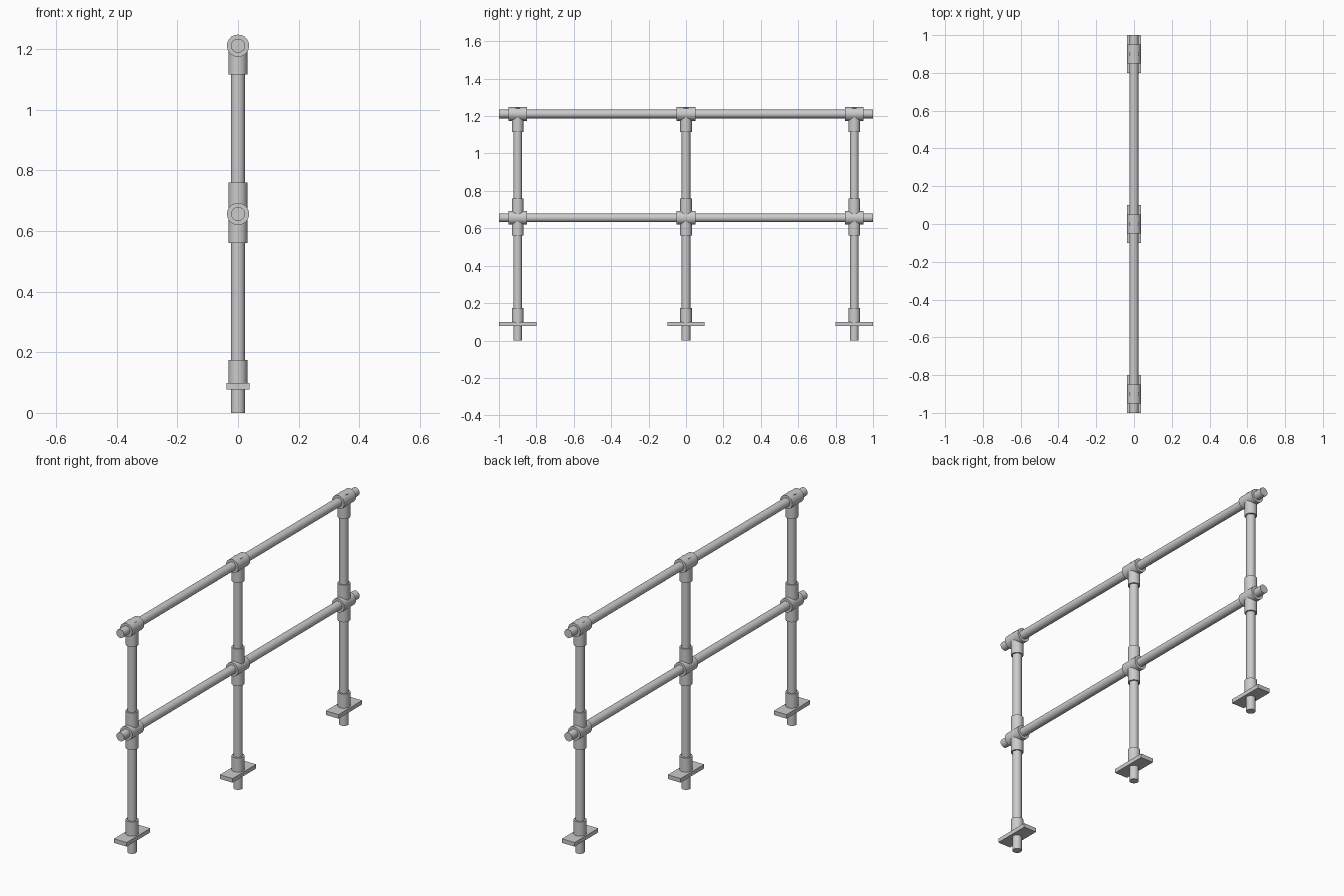
import bpy, math

if "Cube" in bpy.data.objects:
    bpy.data.objects.remove(bpy.data.objects["Cube"])

RAIL_Z, MID_Z = 1.211, 0.656
PIPE_R, SLEEVE_R, COLLAR_R = 0.023, 0.031, 0.0365
POST_Y = (-0.9, 0.0, 0.9)


def tube(name, radius, y, z0, z1):
    """Upright cylinder from z0 to z1."""
    bpy.ops.mesh.primitive_cylinder_add(vertices=40, radius=radius, depth=z1 - z0,
                                        location=(0, y, (z0 + z1) / 2))
    bpy.context.object.name = name
    bpy.ops.object.shade_smooth_by_angle(angle=math.radians(30))


def bar(name, radius, y, z, length):
    """Cylinder lying along y."""
    bpy.ops.mesh.primitive_cylinder_add(vertices=40, radius=radius, depth=length,
                                        location=(0, y, z), rotation=(math.pi / 2, 0, 0))
    bpy.context.object.name = name
    bpy.ops.object.shade_smooth_by_angle(angle=math.radians(30))


# Long horizontal rails
bar("top_rail", PIPE_R, 0, RAIL_Z, 2.0)
bar("middle_rail", PIPE_R, 0, MID_Z, 2.0)

for y in POST_Y:
    # Upright post, just breaking through the tee fitting
    tube("post", PIPE_R, y, 0, 1.242)
    # Top tee fitting
    bar("tee_collar", COLLAR_R, y, RAIL_Z, 0.1)
    tube("tee_sleeve", SLEEVE_R, y, 1.116, RAIL_Z)
    # Middle cross fitting
    bar("cross_collar", COLLAR_R, y, MID_Z, 0.1)
    tube("cross_sleeve", SLEEVE_R, y, 0.561, 0.76)
    # Base flange: plate and socket
    bpy.ops.mesh.primitive_cube_add(size=1, location=(0, y, 0.0875))
    plate = bpy.context.object
    plate.name = "base_plate"
    plate.scale = (0.076, 0.2, 0.022)
    tube("base_sleeve", SLEEVE_R, y, 0.0875, 0.175)
